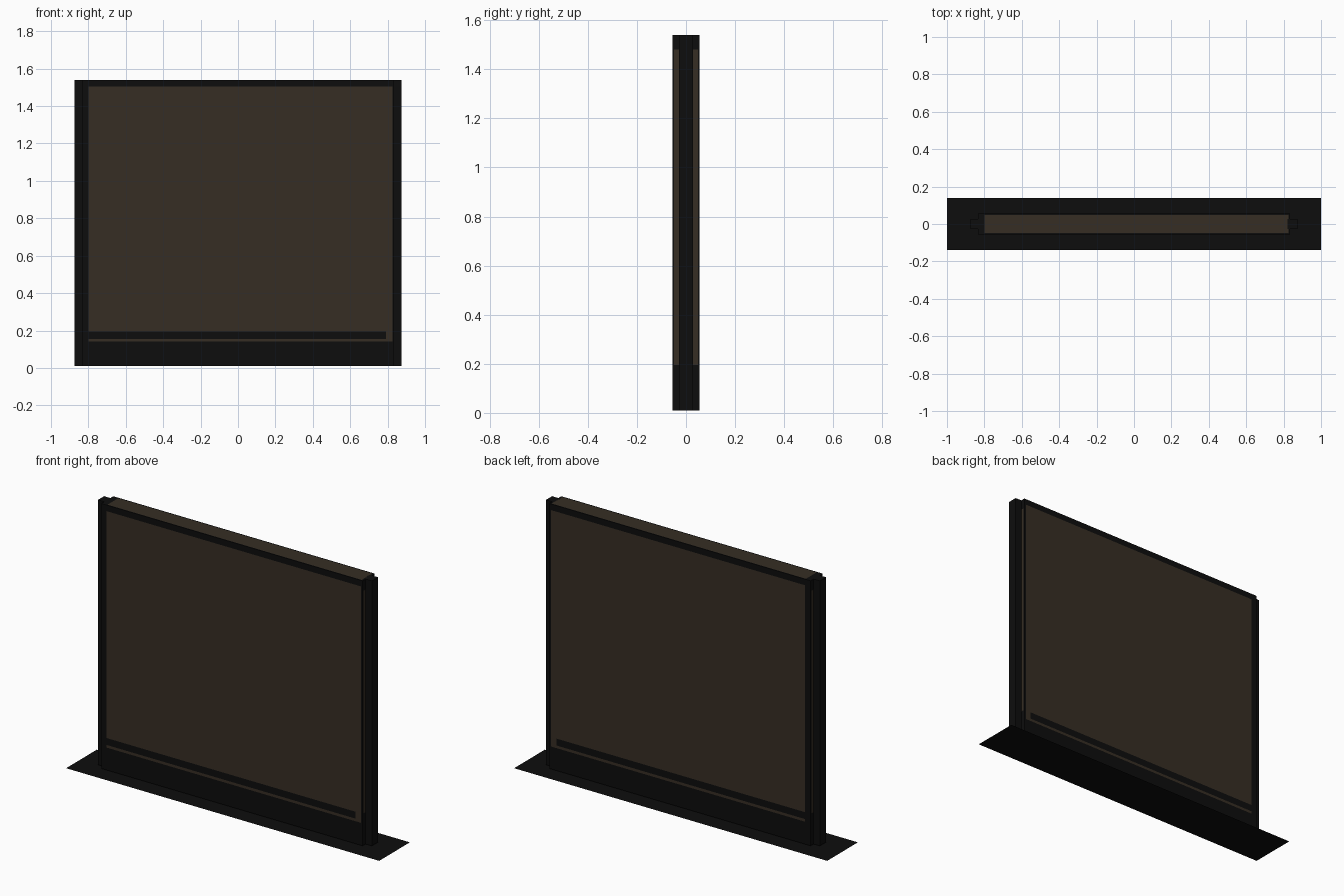
import bpy, bmesh
from mathutils import Vector

cube = bpy.data.objects.get("Cube")
if cube:
    bpy.data.objects.remove(cube, do_unlink=True)


def make_material(name, rgb):
    mat = bpy.data.materials.new(name)
    mat.use_nodes = True
    colour = (*rgb, 1)
    mat.diffuse_color = colour
    bsdf = mat.node_tree.nodes["Principled BSDF"]
    bsdf.inputs["Base Color"].default_value = colour
    bsdf.inputs["Roughness"].default_value = 0.9
    return mat


black = make_material("black frame", (0.004, 0.004, 0.004))
brown = make_material("dark brown panel", (0.037, 0.027, 0.017))


def finish(name, bm, mats):
    mesh = bpy.data.meshes.new(name)
    bm.to_mesh(mesh)
    bm.free()
    for mat in mats:
        mesh.materials.append(mat)
    obj = bpy.data.objects.new(name, mesh)
    bpy.context.scene.collection.objects.link(obj)
    return obj


def box(low, high):
    bm = bmesh.new()
    bmesh.ops.create_cube(bm, size=1)
    low, high = Vector(low), Vector(high)
    for v in bm.verts:
        v.co = (low + high) / 2 + v.co * (high - low)
    return bm


# Flat ground sheet
bm = bmesh.new()
bmesh.ops.create_grid(bm, x_segments=1, y_segments=1, size=1)
bmesh.ops.scale(bm, vec=(1, 0.14, 1), verts=bm.verts)
finish("base_sheet", bm, [black])

# Narrow posts at both ends
for side, name in ((-1, "right_post"), (1, "left_post")):
    xs = sorted((side * 0.82, side * 0.875))
    finish(name, box((xs[0], -0.028, 0.01), (xs[1], 0.028, 1.54)), [black])

# Main board, cut along the borders of its brown areas
bm = box((-0.835, -0.055, 0.01), (0.835, 0.055, 1.54))
cuts = {
    0: (-0.8, 0.79, 0.825),
    1: (-0.048, -0.028, 0.028, 0.048),
    2: (0.14, 0.155, 0.195, 1.48, 1.505),
}
for axis, places in cuts.items():
    normal = Vector((0, 0, 0))
    normal[axis] = 1
    for place in places:
        bmesh.ops.bisect_plane(bm, geom=bm.verts[:] + bm.edges[:] + bm.faces[:],
                               plane_co=normal * place, plane_no=normal)


def is_brown(face):
    x, y, z = face.calc_center_median()
    n = face.normal
    in_width = -0.8 < x < 0.825
    if n.z > 0.5:
        return in_width and abs(y) < 0.048
    if abs(n.y) > 0.5:
        # Large field, a thin line below it and the tab that joins them
        field = 0.195 < z < 1.505
        line = 0.14 < z < 0.155
        tab = x > 0.79 and 0.14 < z < 0.195
        return in_width and (field or line or tab)
    if abs(n.x) > 0.5:
        return 0.028 < abs(y) < 0.048 and 0.195 < z < 1.48
    return False


bm.normal_update()
for face in bm.faces:
    face.material_index = int(is_brown(face))
finish("board", bm, [black, brown])
